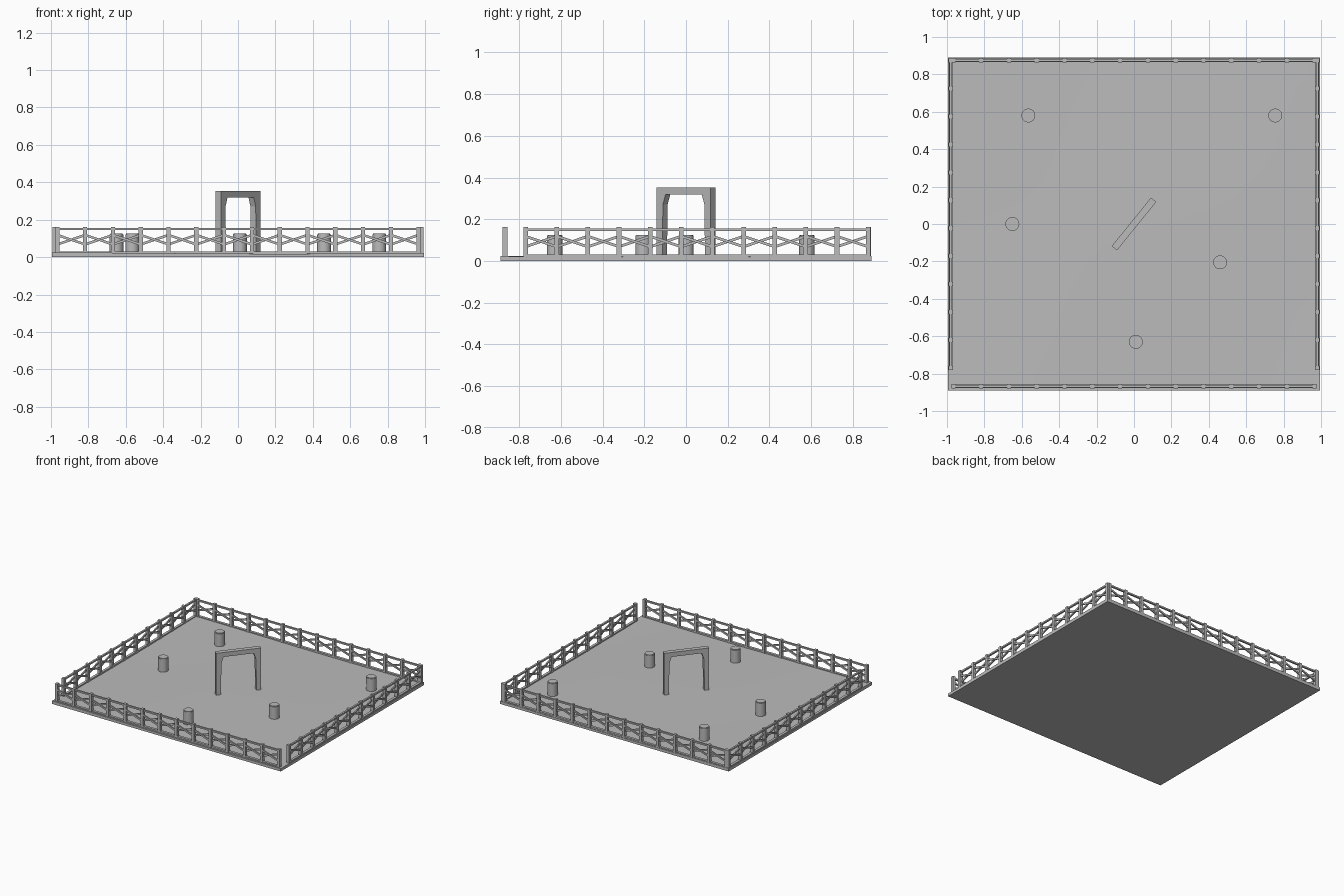
import bpy, bmesh, math
from mathutils import Vector, Matrix

if "Cube" in bpy.data.objects:
    bpy.data.objects.remove(bpy.data.objects["Cube"])

grey = bpy.data.materials.new("plain grey")
grey.diffuse_color = (0.5, 0.5, 0.5, 1)
grey.use_nodes = True
grey.node_tree.nodes["Principled BSDF"].inputs["Base Color"].default_value = grey.diffuse_color


def finish(name, bm):
    bmesh.ops.recalc_face_normals(bm, faces=bm.faces)
    me = bpy.data.meshes.new(name)
    bm.to_mesh(me)
    bm.free()
    me.materials.append(grey)
    ob = bpy.data.objects.new(name, me)
    bpy.context.collection.objects.link(ob)
    return ob


def box(bm, c, s, rot=Matrix()):
    m = Matrix.Translation(c) @ rot @ Matrix.Diagonal((*s, 1))
    bmesh.ops.create_cube(bm, size=1, matrix=m)


def beam(bm, a, b, thick, height):
    """Square bar between two points lying in the local XZ plane."""
    a, b = Vector(a), Vector(b)
    d = b - a
    rot = Matrix.Rotation(-math.atan2(d.z, d.x), 4, 'Y')
    box(bm, (a + b) / 2, (d.length, thick, height), rot)


# Ground slab with a gently uneven top
bm = bmesh.new()
bmesh.ops.create_grid(bm, x_segments=16, y_segments=16, size=1,
                      matrix=Matrix.Diagonal((0.995, 0.89, 1, 1)))
ext = bmesh.ops.extrude_face_region(bm, geom=bm.faces[:])
for v in [g for g in ext["geom"] if isinstance(g, bmesh.types.BMVert)]:
    x, y = v.co.x, v.co.y
    v.co.z = 0.021 + 0.004 * math.sin(2.6 * x + 1) * math.cos(2.9 * y)
ground = finish("ground", bm)
for p in ground.data.polygons:
    p.use_smooth = p.normal.z > 0.9


# Fence run along local X: posts, top rail, foot rail, crossed braces
def fence(name, length, n, loc, angle):
    bm = bmesh.new()
    step = length / (n - 1)
    xs = [-length / 2 + i * step for i in range(n)]
    for x in xs:
        box(bm, (x, 0, 0.087), (0.022, 0.024, 0.15))
    box(bm, (0, 0, 0.150), (length, 0.014, 0.012))
    box(bm, (0, 0, 0.022), (length, 0.02, 0.016))
    for a, b in zip(xs, xs[1:]):
        beam(bm, (a, 0.005, 0.068), (b, 0.005, 0.118), 0.009, 0.013)
        beam(bm, (a, -0.005, 0.118), (b, -0.005, 0.068), 0.009, 0.013)
    bm.transform(Matrix.Translation(loc) @ Matrix.Rotation(angle, 4, 'Z'))
    return finish(name, bm)


fence("front_fence", 1.932, 14, (0, -0.868, 0), 0)
fence("back_fence", 1.932, 14, (0, 0.876, 0), 0)
for side, x in (("left", -0.98), ("right", 0.98)):
    fence(side + "_fence", 1.643, 12, (x, 0.052, 0), math.pi / 2)

# Stumps standing on the ground
for i, (x, y) in enumerate([(-0.565, 0.58), (0.755, 0.58), (-0.65, 0),
                            (0.46, -0.205), (0.01, -0.63)]):
    bm = bmesh.new()
    bmesh.ops.create_cone(bm, cap_ends=True, segments=24, radius1=0.037,
                          radius2=0.037, depth=0.11,
                          matrix=Matrix.Translation((x, y, 0.07)))
    rim = [e for e in bm.edges if all(v.co.z > 0.12 for v in e.verts)]
    bmesh.ops.bevel(bm, geom=rim, offset=0.004, segments=2, affect='EDGES')
    ob = finish("stump_%d" % (i + 1), bm)
    for p in ob.data.polygons:
        p.use_smooth = abs(p.normal.z) < 0.95

# Gate arch set diagonally: outline with chamfered inner corners
half = [(0.167, 0.012), (0.167, 0.353), (-0.167, 0.353), (-0.167, 0.012),
        (-0.132, 0.012), (-0.128, 0.27), (-0.112, 0.318),
        (0.112, 0.318), (0.128, 0.27), (0.132, 0.012)]
bm = bmesh.new()
f = bm.faces.new([bm.verts.new((x, -0.018, z)) for x, z in half])
ext = bmesh.ops.extrude_face_region(bm, geom=[f])
bmesh.ops.translate(bm, vec=(0, 0.036, 0),
                    verts=[g for g in ext["geom"] if isinstance(g, bmesh.types.BMVert)])
bm.transform(Matrix.Rotation(math.radians(51), 4, 'Z'))
finish("gate_arch", bm)
